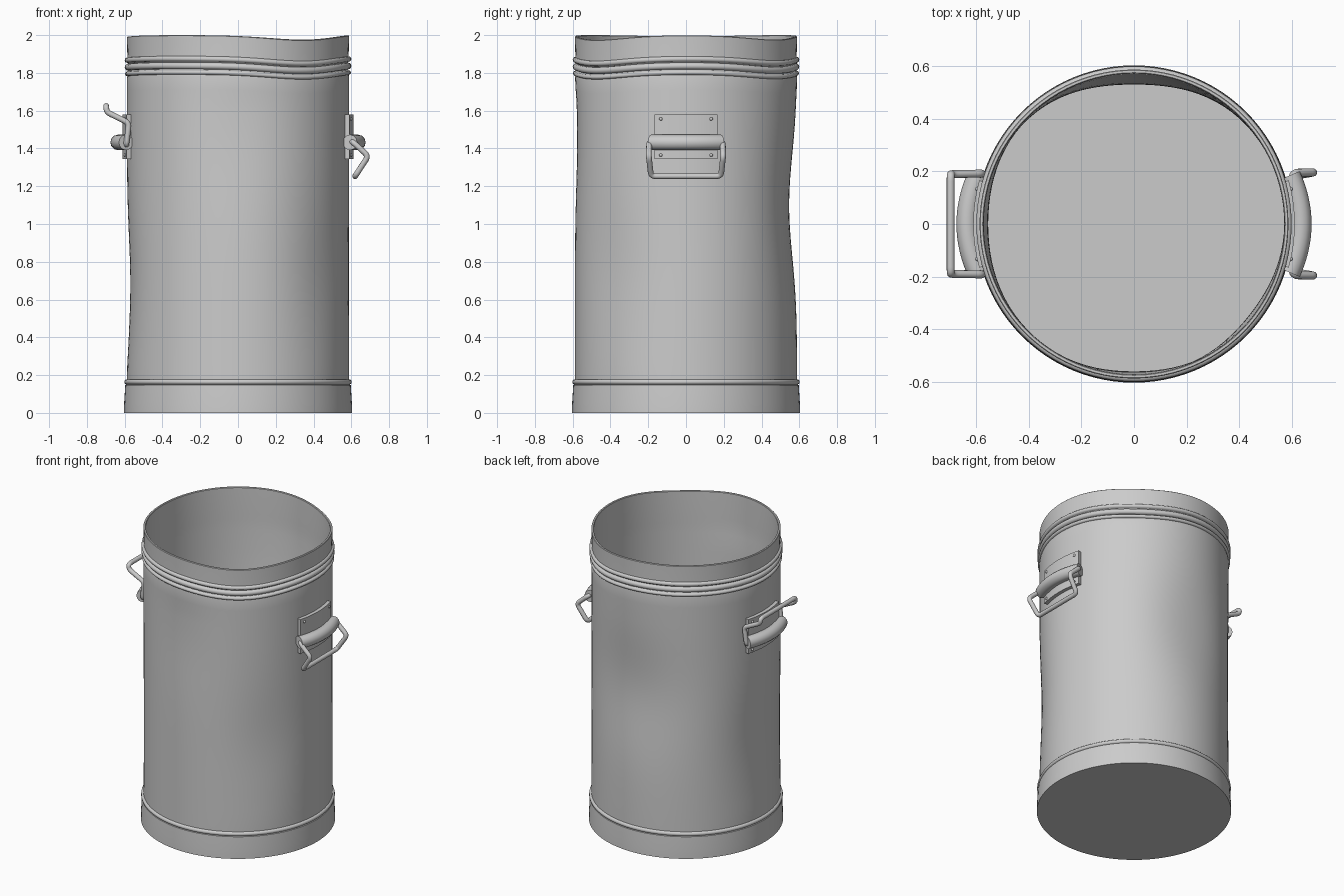
import bpy, bmesh, math
from mathutils import Vector

if "Cube" in bpy.data.objects:
    bpy.data.objects.remove(bpy.data.objects["Cube"])

SEG = 96


def wrap(a):
    return (a + math.pi) % (2 * math.pi) - math.pi


def bump(x, w):
    return math.exp(-(x / w) ** 2)


# dents: angle (deg), height, depth, angular width (rad), vertical width
DENTS = [(90, 1.1, 0.042, 0.55, 0.38), (180, 0.68, 0.018, 0.5, 0.35),
         (-90, 1.45, 0.012, 0.35, 0.35), (-38, 0.75, 0.014, 0.4, 0.35)]


def place(r, a, z):
    """Lathe point with dents in the wall and a warped top."""
    if 0.19 < z < 1.8:
        fade = min(1, (z - 0.19) / 0.15, (1.8 - z) / 0.15)
        for deg, dz, depth, wa, wz in DENTS:
            r -= fade * depth * bump(wrap(a - math.radians(deg)), wa) * bump(z - dz, wz)
    warp = sum(d * bump(wrap(a - math.radians(t)), w)
               for t, d, w in [(54, .024, .5), (-54, .026, .5), (180, .008, .5)])
    z -= warp * max(0, min(1, (z - 1.2) / 0.6))
    return (r * math.cos(a), r * math.sin(a), z)


def ridge(z, r, h):
    """Half-round bead in the profile."""
    return [(r + h * math.sin(t), z - h * math.cos(t))
            for t in [i * math.pi / 6 for i in range(7)]]


def finish(ob, angle=35):
    bpy.ops.object.select_all(action='DESELECT')
    ob.select_set(True)
    bpy.context.view_layer.objects.active = ob
    if ob.type == 'CURVE':
        bpy.ops.object.convert(target='MESH')
    bpy.ops.object.shade_smooth_by_angle(angle=math.radians(angle))


def add_mesh(name, bm):
    bmesh.ops.recalc_face_normals(bm, faces=bm.faces)
    me = bpy.data.meshes.new(name)
    bm.to_mesh(me)
    bm.free()
    ob = bpy.data.objects.new(name, me)
    bpy.context.collection.objects.link(ob)
    finish(ob)


# can: outer skirt, beads, wall and rim, then down the inside to the floor
wall = [0.19 + i * 1.59 / 24 for i in range(25)]
profile = [(0.604, 0.0), (0.603, 0.05), (0.597, 0.148)]
profile += ridge(0.164, 0.588, 0.014)
profile += [(0.588, z) for z in wall]
for z, r, h in [(1.803, 0.586, 0.012), (1.838, 0.582, 0.018), (1.875, 0.586, 0.014)]:
    profile += ridge(z, r, h)
profile += [(0.586, 1.9), (0.588, 1.997), (0.585, 2.0), (0.576, 2.0), (0.573, 1.997), (0.572, 1.82)]
profile += [(0.573, z) for z in reversed(wall)] + [(0.573, 0.03)]
bm = bmesh.new()
rings = [[bm.verts.new(place(r, 2 * math.pi * i / SEG, z)) for i in range(SEG)] for r, z in profile]
for lo, hi in zip(rings, rings[1:]):
    for i in range(SEG):
        j = (i + 1) % SEG
        bm.faces.new((lo[i], lo[j], hi[j], hi[i]))
bm.faces.new(rings[0])
bm.faces.new(rings[-1])
add_mesh("can_body", bm)


def tube(name, pts, radius):
    cu = bpy.data.curves.new(name, 'CURVE')
    cu.dimensions = '3D'
    cu.bevel_depth = radius
    cu.bevel_resolution = 4
    cu.use_fill_caps = True
    sp = cu.splines.new('POLY')
    sp.points.add(len(pts) - 1)
    for p, co in zip(sp.points, pts):
        p.co = (*co, 1)
    ob = bpy.data.objects.new(name, cu)
    bpy.context.collection.objects.link(ob)
    finish(ob, 45)


def rounded(pts, d):
    """Polyline with its corners rounded."""
    pts = [Vector(p) for p in pts]
    out = [pts[0]]
    for a, b, c in zip(pts, pts[1:], pts[2:]):
        p = b + (a - b).normalized() * min(d, (a - b).length * 0.45)
        q = b + (c - b).normalized() * min(d, (c - b).length * 0.45)
        for i in range(6):
            t = i / 5
            out.append(p * (1 - t) ** 2 + b * 2 * t * (1 - t) + q * t * t)
    return out + [pts[-1]]


# bail side outlines (x, y, z); the other half is mirrored in y
BAILS = {
    "right": (1, [(0.602, 0.16, 1.435), (0.607, 0.195, 1.435), (0.69, 0.197, 1.36), (0.62, 0.185, 1.253)]),
    "left": (-1, [(0.59, 0.16, 1.42), (0.592, 0.19, 1.42), (0.577, 0.192, 1.535), (0.695, 0.19, 1.592),
                  (0.698, 0.188, 1.625)]),
}
for side, (s, half) in BAILS.items():
    # curved mounting plate
    bm = bmesh.new()
    cols = []
    for i in range(9):
        a = 0.275 * (i / 4 - 1)
        cols.append([bm.verts.new((s * r * math.cos(a), r * math.sin(a), z))
                     for r, z in [(0.575, 1.345), (0.612, 1.345), (0.612, 1.58), (0.575, 1.58)]])
    for p, q in zip(cols, cols[1:]):
        for k in range(4):
            bm.faces.new((p[k], p[(k + 1) % 4], q[(k + 1) % 4], q[k]))
    bm.faces.new(cols[0])
    bm.faces.new(cols[-1])
    # rivets in the plate corners
    for a in (-0.22, 0.22):
        for z in (1.365, 1.556):
            new = bmesh.ops.create_uvsphere(bm, u_segments=12, v_segments=6, radius=0.009)
            bmesh.ops.translate(bm, verts=new["verts"],
                                vec=(s * 0.611 * math.cos(a), 0.611 * math.sin(a), z))
    add_mesh(side + "_handle_plate", bm)
    # bowed sleeve
    ys = [0.185 * (i / 8 - 1) for i in range(17)]
    tube(side + "_handle_sleeve", [(s * (0.635 - 0.042 * (y / 0.185) ** 2), y, 1.432) for y in ys], 0.041)
    # bent wire bail
    path = half + [(x, -y, z) for x, y, z in reversed(half)]
    tube(side + "_handle_bail", [(s * p.x, p.y, p.z) for p in rounded(path, 0.025)], 0.015)
